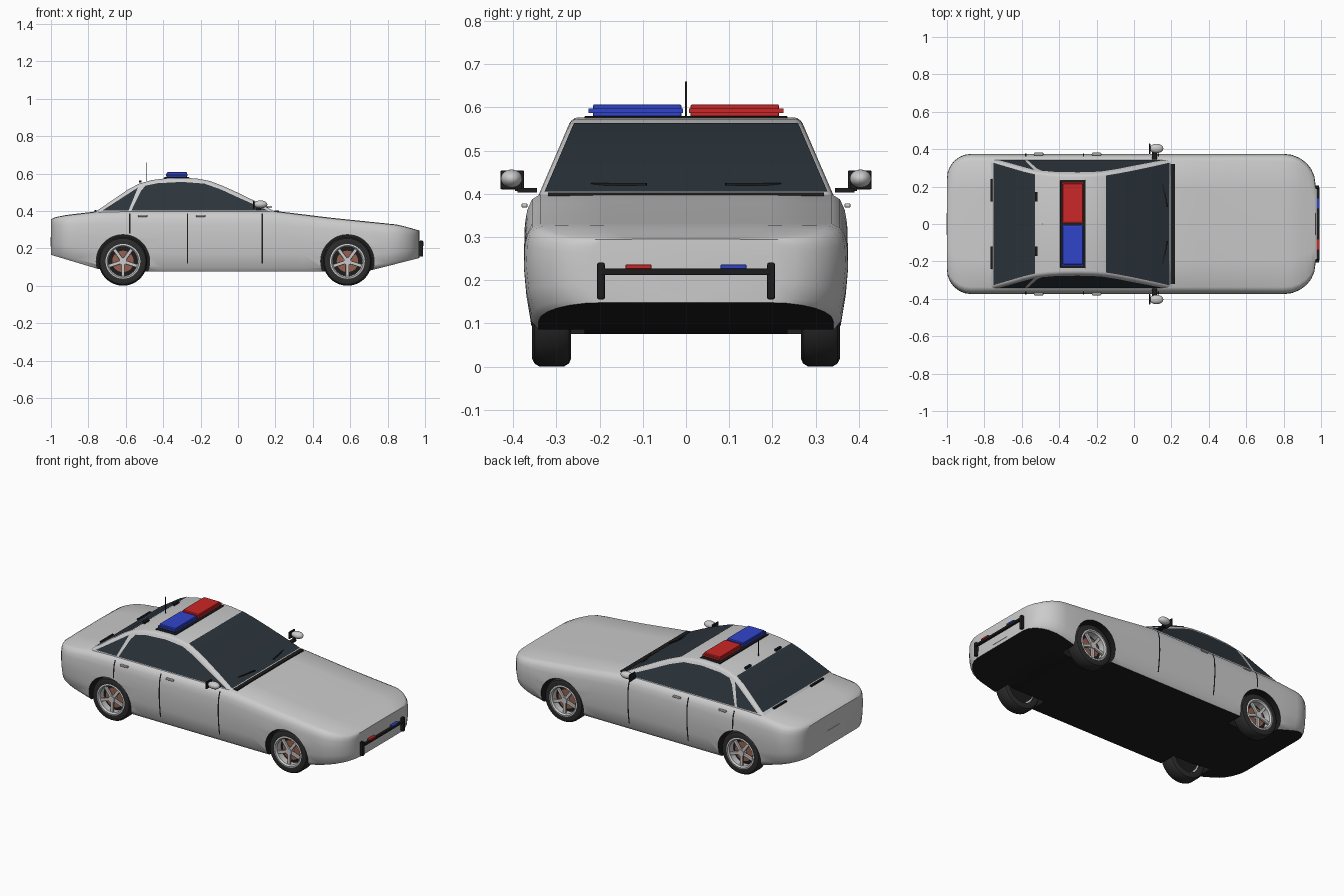
import bpy, bmesh, math
from mathutils import Matrix, Vector

if "Cube" in bpy.data.objects:
    bpy.data.objects.remove(bpy.data.objects["Cube"])


def mat(name, r, g, b):
    m = bpy.data.materials.new(name)
    m.diffuse_color = (r, g, b, 1)
    m.use_nodes = True
    m.node_tree.nodes["Principled BSDF"].inputs["Base Color"].default_value = m.diffuse_color
    return m


PAINT = mat("paint", .8, .8, .8)
BLACK = mat("black_trim", .012, .012, .012)
TYRE = mat("rubber", .025, .025, .025)
GLASS = mat("glass", .025, .035, .045)
RED = mat("red_lens", .6, .02, .02)
BLUE = mat("blue_lens", .03, .06, .6)
RUST = mat("brake_metal", .3, .12, .08)


def make(name, verts, faces, *mats, smooth=True, fix=True):
    me = bpy.data.meshes.new(name)
    me.from_pydata([tuple(v) for v in verts], [], faces)
    if fix:
        bm = bmesh.new()
        bm.from_mesh(me)
        bmesh.ops.recalc_face_normals(bm, faces=bm.faces)
        bm.to_mesh(me)
        bm.free()
    ob = bpy.data.objects.new(name, me)
    bpy.context.collection.objects.link(ob)
    for m in mats:
        me.materials.append(m)
    if smooth:
        shade(ob)
    return ob


def shade(ob):
    bpy.ops.object.select_all(action='DESELECT')
    ob.select_set(True)
    bpy.context.view_layer.objects.active = ob
    bpy.ops.object.shade_smooth_by_angle(angle=math.radians(35))


def apply(ob, kind, **props):
    mod = ob.modifiers.new(kind, kind)
    for k, v in props.items():
        setattr(mod, k, v)
    bpy.context.view_layer.objects.active = ob
    bpy.ops.object.modifier_apply(modifier=mod.name)


def box(name, c, size, m=None, bevel=0, rot=None):
    R = rot or Matrix.Identity(3)
    v = [R @ Vector((x * size[0] / 2, y * size[1] / 2, z * size[2] / 2)) + Vector(c)
         for x in (-1, 1) for y in (-1, 1) for z in (-1, 1)]
    f = [(0, 1, 3, 2), (4, 6, 7, 5), (0, 4, 5, 1), (2, 3, 7, 6), (0, 2, 6, 4), (1, 5, 7, 3)]
    ob = make(name, v, f, *([m] if m else []), smooth=False)
    if bevel:
        apply(ob, 'BEVEL', width=bevel, segments=2)
    return ob


def lathe(name, prof, c, m=None, n=40):
    # closed (radius, y) profile turned around the y axis
    k = len(prof)
    v = [(c[0] + r * math.cos(2 * math.pi * i / n), c[1] + y, c[2] + r * math.sin(2 * math.pi * i / n))
         for i in range(n) for r, y in prof]
    f = [(i * k + j, i * k + (j + 1) % k, (i + 1) % n * k + (j + 1) % k, (i + 1) % n * k + j)
         for i in range(n) for j in range(k)]
    return make(name, v, f, *([m] if m else []))


def cylinder(name, r, y0, y1, c, *mats, n=40):
    v = [(c[0] + r * math.cos(2 * math.pi * i / n), y, c[2] + r * math.sin(2 * math.pi * i / n))
         for y in (c[1] + y0, c[1] + y1) for i in range(n)]
    f = [(i, (i + 1) % n, n + (i + 1) % n, n + i) for i in range(n)]
    return make(name, v, f + [tuple(range(n)), tuple(range(n, 2 * n))], *mats)


def lerp(tab, x):
    for (a, p), (b, q) in zip(tab, tab[1:]):
        if x <= b:
            return p + (q - p) * max(0, x - a) / (b - a)
    return tab[-1][1]


# Lower body: cross-sections lofted from tail to nose
TOP = [(-1, .355), (-.98, .366), (-.92, .378), (-.75, .398), (-.6, .402), (.18, .402), (.5, .363), (.86, .326), (.97, .295)]
BOT = [(-1, .165), (-.75, .09), (-.62, .075), (.68, .075), (.97, .148)]
SEC = [(0, 0), (.91, 0), (.955, .07), (.985, .3), (1, .55), (.995, .78), (.98, .88), (.95, .955), (.9, .99), (.5, 1), (0, 1)]
arc = [math.radians(a) for a in range(0, 91, 15)]
stations = [(-.87 - .13 * math.cos(a), .245 + .13 * math.sin(a)) for a in arc]
stations += [(x, .375) for x in (-.75, -.62, -.4, -.1, .18, .35, .5, .68)]
stations += [(.8 + .17 * math.sin(a), .215 + .16 * math.cos(a)) for a in arc]
ring = SEC + [(-y, t) for y, t in SEC[-2:0:-1]]
k = len(ring)
verts = [(x, y * w, lerp(BOT, x) + t * (lerp(TOP, x) - lerp(BOT, x))) for x, w in stations for y, t in ring]
faces = [(i * k + j, i * k + (j + 1) % k, (i + 1) * k + (j + 1) % k, (i + 1) * k + j)
         for i in range(len(stations) - 1) for j in range(k)]
faces += [tuple(range(k)), tuple(range(len(verts) - k, len(verts)))]
body = make("lower_body", verts, faces, PAINT, BLACK, smooth=False)
for p in list(body.data.polygons)[:-2]:
    if p.index % k in (0, k - 1):
        p.material_index = 1

# Wheel arches cut with a black lining
WX, WZ = (-.615, .585), .13
for x in WX:
    for s in (-1, 1):
        cut = cylinder("arch_cutter", .143, -.13, .13, (x, s * .365, WZ), PAINT, BLACK, n=48)
        for p in cut.data.polygons:
            p.material_index = 1
        apply(body, 'BOOLEAN', operation='DIFFERENCE', object=cut, solver='EXACT')
        bpy.data.objects.remove(cut)
shade(body)


# Cabin: side profile extruded across, leaning inwards with height
def cab_w(z):
    return .34 - .43 * (z - .40)


CAB = [(-.78, .383), (-.66, .465), (-.59, .513), (-.53, .545), (-.46, .565), (-.38, .575), (-.29, .577),
       (-.22, .573), (-.15, .56), (-.08, .533), (0, .497), (.1, .448), (.22, .385)]
n = len(CAB)
verts = [(x, s * cab_w(z), z) for s in (-1, 1) for x, z in CAB]
faces = [(i, (i + 1) % n, n + (i + 1) % n, n + i) for i in range(n)] + [tuple(range(n)), tuple(range(n, 2 * n))]
cabin = make("cabin", verts, faces, PAINT, smooth=False)
apply(cabin, 'BEVEL', width=.015, segments=3, limit_method='ANGLE', angle_limit=math.radians(45))
shade(cabin)

# Front and rear screens follow the cabin profile
for name, xs in (("windscreen", (-.15, -.08, 0, .1, .19)), ("rear_window", (-.75, -.66, -.59, -.53))):
    verts = [(x, s * (cab_w(lerp(CAB, x)) - .012), lerp(CAB, x) + .004) for x in xs for s in (-1, 1)]
    make(name, verts, [(2 * i, 2 * i + 1, 2 * i + 3, 2 * i + 2) for i in range(len(xs) - 1)], GLASS)


def body_y(z):
    t = (z - .075) / .327
    return .375 * lerp([(b, a) for a, b in SEC[1:]], t)


SIDE = [(-.57, .402), (-.52, .505), (-.495, .535), (-.43, .548), (-.3, .555), (-.18, .546), (-.09, .514), (.01, .468), (.16, .402)]
QUARTER = [(-.725, .402), (-.535, .525), (-.585, .402)]
for s in (-1, 1):
    # Side glass
    for name, poly in (("side_window", SIDE), ("quarter_window", QUARTER)):
        make(name, [(x, s * (cab_w(z) + .003), z) for x, z in poly], [tuple(range(len(poly)))], GLASS)
    # Door gaps and handles
    for x, z0 in ((-.58, .28), (-.27, .12), (.13, .12)):
        zs = [z0 + (.385 - z0) * i / 8 for i in range(9)]
        make("door_gap", [(x + d, s * (body_y(z) + .0025), z) for z in zs for d in (-.004, .004)],
             [(2 * i, 2 * i + 1, 2 * i + 3, 2 * i + 2) for i in range(8)], BLACK)
    for x in (-.51, -.2):
        box("door_handle", (x, s * .374, .373), (.05, .014, .01), None, .003)
    # Door mirror: shell, dark mirror face and stalk
    bpy.ops.mesh.primitive_uv_sphere_add(segments=24, ring_count=14, location=(.12, s * .404, .435))
    shell = bpy.context.object
    shell.name = "mirror_shell"
    shell.scale = (.037, .025, .021)
    shell.data.materials.append(PAINT)
    shade(shell)
    box("mirror_face", (.083, s * .402, .432), (.008, .055, .044), BLACK, .003)
    box("mirror_stalk", (.11, s * .368, .408), (.025, .045, .01), BLACK)
    box("mirror_post", (.11, s * .388, .418), (.015, .015, .024), BLACK)
    # Small roof blocks, wipers and boot hinges
    box("roof_block", (-.522, s * .145, .557), (.014, .05, .012), BLACK)
    box("wiper", (.165, s * .155, .422), (.008, .13, .005), BLACK, rot=Matrix.Rotation(s * .2, 3, 'Z'))
    box("rear_hinge", (-.762, s * .18, .402), (.012, .12, .008), BLACK)
    # Roof light lens, with a stepped side rail
    lens = BLUE if s < 0 else RED
    box("roof_light", (-.327, s * .113, .592), (.108, .205, .03), lens, .004)
    box("roof_light_rim", (-.327, s * .116, .592), (.116, .219, .01), lens)
    # Push bar upright and its warning lamp
    box("push_bar_upright", (.98, s * .197, .198), (.02, .018, .085), BLACK, .004)
    box("push_bar_mount", (.955, s * .197, .2), (.05, .014, .03), BLACK)
    box("push_bar_lamp", (.984, s * .11, .231), (.018, .06, .01), RED if s < 0 else BLUE, .002)

# Roof light base, antenna, cowl, push bar and plates
box("roof_light_base", (-.327, 0, .574), (.136, .47, .012), BLACK, .003)
box("antenna", (-.49, 0, .61), (.004, .004, .1), BLACK)
box("cowl_strip", (.207, 0, .397), (.026, .64, .012), BLACK)
box("push_bar_rail", (.984, 0, .219), (.016, .39, .015), BLACK, .003)
for x in (-1.0, .97):
    box("plate", (x, 0, .19 if x > 0 else .235), (.005, .12, .04 if x > 0 else .05))

# Wheels: tyre, rim, spokes, hub and brake disc
for x in WX:
    for s in (-1, 1):
        c = (x, s * .311, WZ)
        half = [(.09, .042), (.112, .045), (.123, .04), (.13, .028)]
        lathe("tyre", half + [(r, -y) for r, y in half[::-1]], c, TYRE)
        lathe("rim", [(.093, s * .043), (.085, s * .045), (.078, s * .036), (.08, -s * .03), (.093, -s * .03)], c)
        cylinder("wheel_back", .085, -s * .03, -s * .005, c, BLACK)
        cylinder("brake_disc", .06, -s * .006, s * .01, c, RUST)
        cylinder("hub", .02, 0, s * .038, c, n=20)
        for i in range(5):
            R = Matrix.Rotation(math.pi * 2 * i / 5 + math.pi / 2, 3, 'Y')
            box("spoke", Vector(c) + R @ Vector((.047, 0, 0)) + Vector((0, s * .027, 0)), (.076, .014, .018), None, .003, R)
